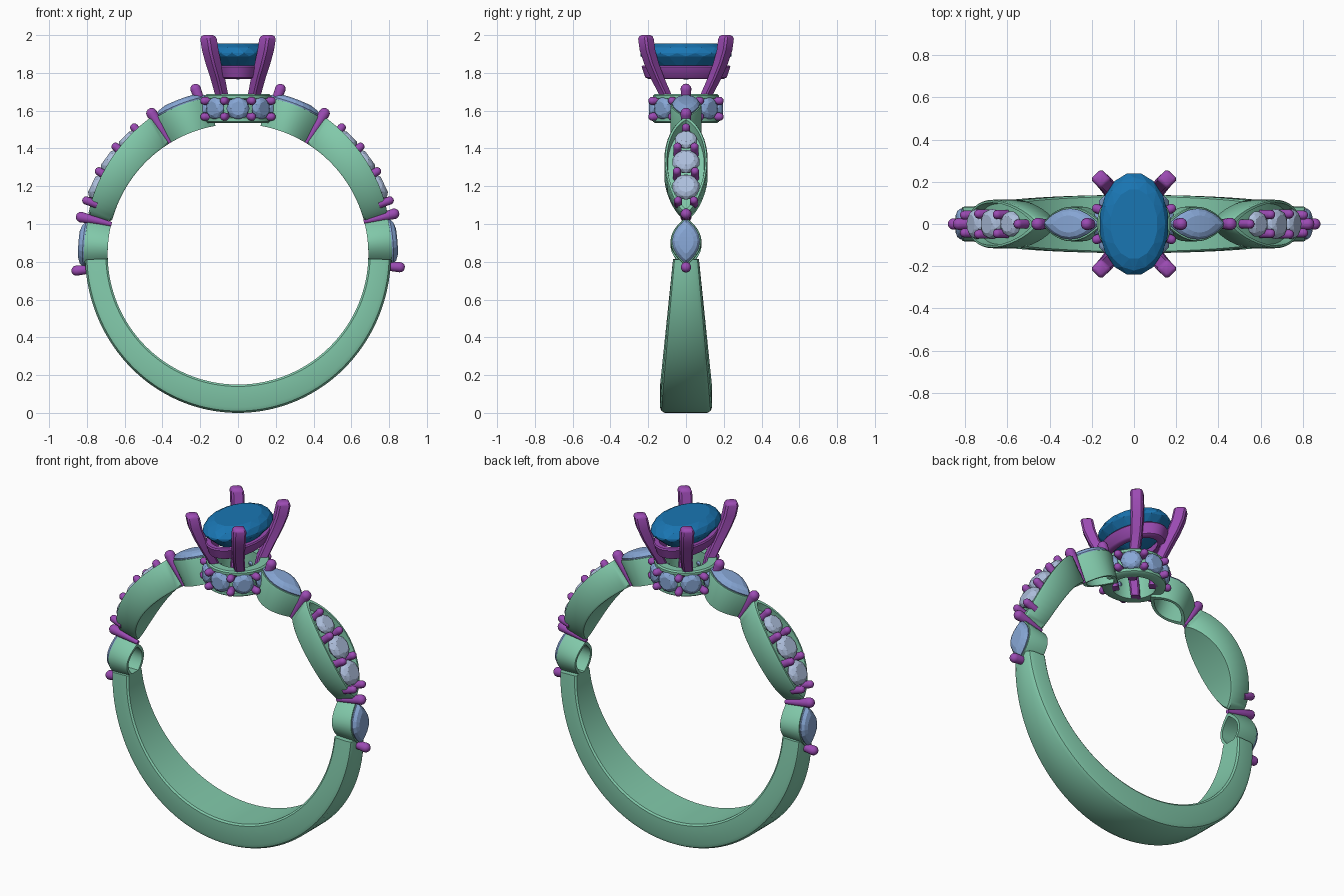
import bpy, bmesh
from math import sin, cos, pi, radians
from mathutils import Vector as V

if "Cube" in bpy.data.objects:
    bpy.data.objects.remove(bpy.data.objects["Cube"])

CZ = 0.84      # finger hole centre height
R0 = 0.69      # finger hole radius


def mat(name, c):
    m = bpy.data.materials.new(name)
    m.diffuse_color = (*c, 1)
    m.use_nodes = True
    m.node_tree.nodes["Principled BSDF"].inputs["Base Color"].default_value = m.diffuse_color
    return m


METAL = mat("band_metal", (0.22, 0.58, 0.40))
PRONG = mat("prong_metal", (0.33, 0.07, 0.45))
SIDE = mat("side_stone", (0.24, 0.38, 0.66))
PALE = mat("pale_stone", (0.42, 0.52, 0.72))
MAIN = mat("main_stone", (0.01, 0.18, 0.45))


def loft(name, rings, m, closed=False, smooth=True, twist=False):
    """Skin rings of points; closed joins last ring to first, otherwise both ends are capped."""
    bm = bmesh.new()
    rows = [[bm.verts.new(p) for p in r] for r in rings]
    n = len(rows[0])
    pairs = list(zip(rows, rows[1:])) + ([(rows[-1], rows[0])] if closed else [])
    for a, b in pairs:
        for i in range(n):
            j = (i + 1) % n
            if twist:
                bm.faces.new((a[i], a[j], b[i]))
                bm.faces.new((a[j], b[j], b[i]))
            else:
                bm.faces.new((a[i], a[j], b[j], b[i]))
    if not closed:
        for r in (rows[0], rows[-1]):
            for i in range(n // 2):
                f = []
                for k in (i, i + 1, n - i - 1, (n - i) % n):
                    if r[k] not in f:
                        f.append(r[k])
                if len(f) > 2:
                    bm.faces.new(f)
    bmesh.ops.recalc_face_normals(bm, faces=bm.faces)
    me = bpy.data.meshes.new(name)
    bm.to_mesh(me)
    bm.free()
    me.materials.append(m)
    if smooth:
        me.polygons.foreach_set("use_smooth", [True] * len(me.polygons))
        me.set_sharp_from_angle(angle=radians(38))
    ob = bpy.data.objects.new(name, me)
    bpy.context.collection.objects.link(ob)
    return ob


def lathe(name, o, a, b, w, prof, m, n=12, **kw):
    """Rings of (scale, height) in the plane of a, b, stacked along w."""
    half = pi / n if kw.get("twist") else 0
    loft(name, [[o + (a * cos(2 * pi * i / n + k * half) + b * sin(2 * pi * i / n + k * half)) * s + w * h
                 for i in range(n)] for k, (s, h) in enumerate(prof)], m, **kw)


def pin(name, p, d, length, ra, rb, n=12):
    """Tapered metal pin with a rounded head."""
    d = d.normalized()
    u = d.orthogonal().normalized()
    dome = [(rb * cos(t), length - rb + rb * 0.95 * sin(t)) for t in (0, 0.5, 0.95, 1.3)]
    lathe(name, p, u, d.cross(u), d, [(ra, 0)] + dome, PRONG, n)


STONE = [(0.1, -0.9), (0.9, -0.15), (1, 0), (0.87, 0.28), (0.6, 0.45)]


def stone(name, p, d, rad, m, n=8):
    d = d.normalized()
    u = d.cross(V((0, 1, 0))).normalized() if abs(d.y) < 0.9 else V((1, 0, 0))
    v = d.cross(u)
    lathe(name, p, u * rad, v * rad, d * rad, STONE, m, n, smooth=False, twist=True)


def pol(s, a, y, r):
    """Point on the band: side, angle in degrees, y, radius."""
    a = radians(a)
    return V((s * r * cos(a), y, CZ + r * sin(a)))


def radial(s, a):
    return pol(s, a, 0, 1) - V((0, 0, CZ))


def lens(s, a0, a1, hw, r, k=1.0, n=40, p=2.0):
    """Pointed-oval ring wrapped on the band; r may be (start, end)."""
    ra, rb = r if isinstance(r, tuple) else (r, r)
    out = []
    for i in range(n):
        t, q = cos(2 * pi * i / n), sin(2 * pi * i / n)
        y = hw * abs(q) ** p * (1 if q > 0 else -1)
        f = 0.5 + 0.5 * t * k
        out.append(pol(s, a0 + (a1 - a0) * f, y * k, ra + (rb - ra) * f))
    return out


# Lower shank: tapering band around the bottom
rings = []
for i in range(97):
    a = -2 - 176 * i / 96
    d = -sin(radians(a))
    hw, ro = 0.066 + 0.072 * d, 0.81 + 0.03 * d ** 2
    sec = [(-hw + .008, R0), (hw - .008, R0), (hw, R0 + .01), (hw, ro - .03), (hw - .008, ro - .01),
           (hw - .026, ro), (-hw + .026, ro), (-hw + .008, ro - .01), (-hw, ro - .03), (-hw, R0 + .01)]
    rings.append([pol(1, a, y, r) for y, r in sec])
loft("lower_shank", rings, METAL)

for s, tag in ((1, "right"), (-1, "left")):
    off = 0 if s > 0 else -1.2

    # Open marquise settings, each holding one stone
    for nm, a0, a1, hw, r1 in (("side", -4.5 + off, 14 + off, 0.082, 0.815),
                               ("shoulder", 58.5, 80, 0.082, 0.845)):
        loft(f"{nm}_setting_{tag}", [lens(s, a0, a1, hw, R0), lens(s, a0, a1, hw, r1 - .008),
                                     lens(s, a0, a1, hw, r1, 0.96), lens(s, a0, a1, hw, r1, 0.86),
                                     lens(s, a0, a1, hw, R0, 0.8)], METAL, closed=True)
        loft(f"{nm}_stone_{tag}", [lens(s, a0, a1, hw, r, k, 20) for r, k in
                                   ((r1 - .07, .1), (r1 - .005, .88), (r1 + .008, .9),
                                    (r1 + .024, .75), (r1 + .032, .5))], SIDE, smooth=False)

    # Pave section: solid pointed oval with a sunken bed
    A, B, RO = 14.5, 58.5, (0.82, 0.86)
    up = lambda d: (RO[0] + d, RO[1] + d)
    loft(f"pave_frame_{tag}", [lens(s, A, B, .113, R0, .96, p=1.5), lens(s, A, B, .115, R0 + .01, p=1.5),
                               lens(s, A, B, .115, up(-.01), p=1.5), lens(s, A, B, .115, RO, .96, p=1.5),
                               lens(s, A, B, .115, RO, .88, p=1.5), lens(s, A, B, .115, up(-.045), .84, p=1.5)],
         METAL)
    for i, (a, rad) in enumerate(((25.5, .074), (36, .074), (46, .062))):
        stone(f"pave_stone_{tag}_{i}", pol(s, a, 0, .825 + .007 * i), radial(s, a), rad, PALE, 10)
    for i, (a, y) in enumerate(((19.5, .042), (30.8, .048), (41.3, .045), (50.7, 0))):
        for sy in ((1, -1) if y else (1,)):
            pin(f"pave_bead_{tag}_{i}_{sy}", pol(s, a, sy * y, .79), radial(s, a), .085 + .005 * i, .022, .022, 10)

    # Pins between the settings
    pin(f"lower_pin_{tag}", pol(s, -4.6 + off, 0, .80), radial(s, -4.6 + off), .088, .024, .028)
    pin(f"middle_pin_{tag}", pol(s, 14.5 + off, 0, .688), radial(s, 14.5 + off), .195, .012, .029)
    pin(f"upper_pin_{tag}", pol(s, 58.5, 0, .69), radial(s, 58.5), .215, .012, .03)
    pin(f"top_pin_{tag}", V((s * .192, 0, 1.63)), V((s * .042, 0, .11)), .12, .022, .029)

# Hidden halo: channel ring with stones and bead pairs
X, Y, Z = V((1, 0, 0)), V((0, 1, 0)), V((0, 0, 1))
lathe("halo_ring", V((0, 0, 0)), X, Y, Z,
      [(.12, 1.535), (.165, 1.535), (.175, 1.542), (.175, 1.56), (.145, 1.575), (.145, 1.65),
       (.175, 1.665), (.175, 1.68), (.167, 1.688), (.12, 1.688)], METAL, 64, closed=True)
for i in range(8):
    t = i * pi / 4
    d = V((cos(t), sin(t), 0))
    stone(f"halo_stone_{i}", d * .168 + Z * 1.612, d, .062, SIDE)
    t += pi / 8
    d = V((cos(t), sin(t), 0))
    for j, z in enumerate((1.568, 1.652)):
        pin(f"halo_bead_{i}_{j}", d * .15 + Z * z, d, .065, .02, .022, 10)

# Basket: tapered oval gallery rail
loft("gallery_rail", [[V((a * cos(2 * pi * i / 64), b * sin(2 * pi * i / 64), z)) for i in range(64)]
                      for a, b, z in ((.115, .2, 1.768), (.125, .215, 1.775), (.145, .235, 1.832), (.14, .23, 1.84),
                                      (.115, .2, 1.84), (.09, .17, 1.768))], PRONG, closed=True)

# Four curved claws with rounded-square section
path = [(.075, .075, 1.535, .7), (.08, .09, 1.62, .75), (.088, .112, 1.69, .8), (.107, .15, 1.77, .88),
        (.13, .183, 1.85, .95), (.147, .204, 1.92, 1), (.156, .212, 1.98, 1), (.157, .212, 1.993, .85),
        (.157, .212, 2.0, .55)]
sq = [(.046, .008), (.008, .046), (-.008, .046), (-.046, .008),
      (-.046, -.008), (-.008, -.046), (.008, -.046), (.046, -.008)]
for sx in (1, -1):
    for sy in (1, -1):
        loft(f"claw_{sx}_{sy}", [[V((sx * (x + u * k * .95), sy * (y + v * k * .9), z)) for u, v in sq]
                                 for x, y, z, k in path], PRONG)

# Large faceted oval stone
lathe("main_stone", V((0, 0, 1.9)), X * .165, Y * .245, Z,
      [(.04, -.135), (.6, -.085), (.98, -.012), (1, .004), (.9, .034), (.68, .055)],
      MAIN, 16, smooth=False, twist=True)
